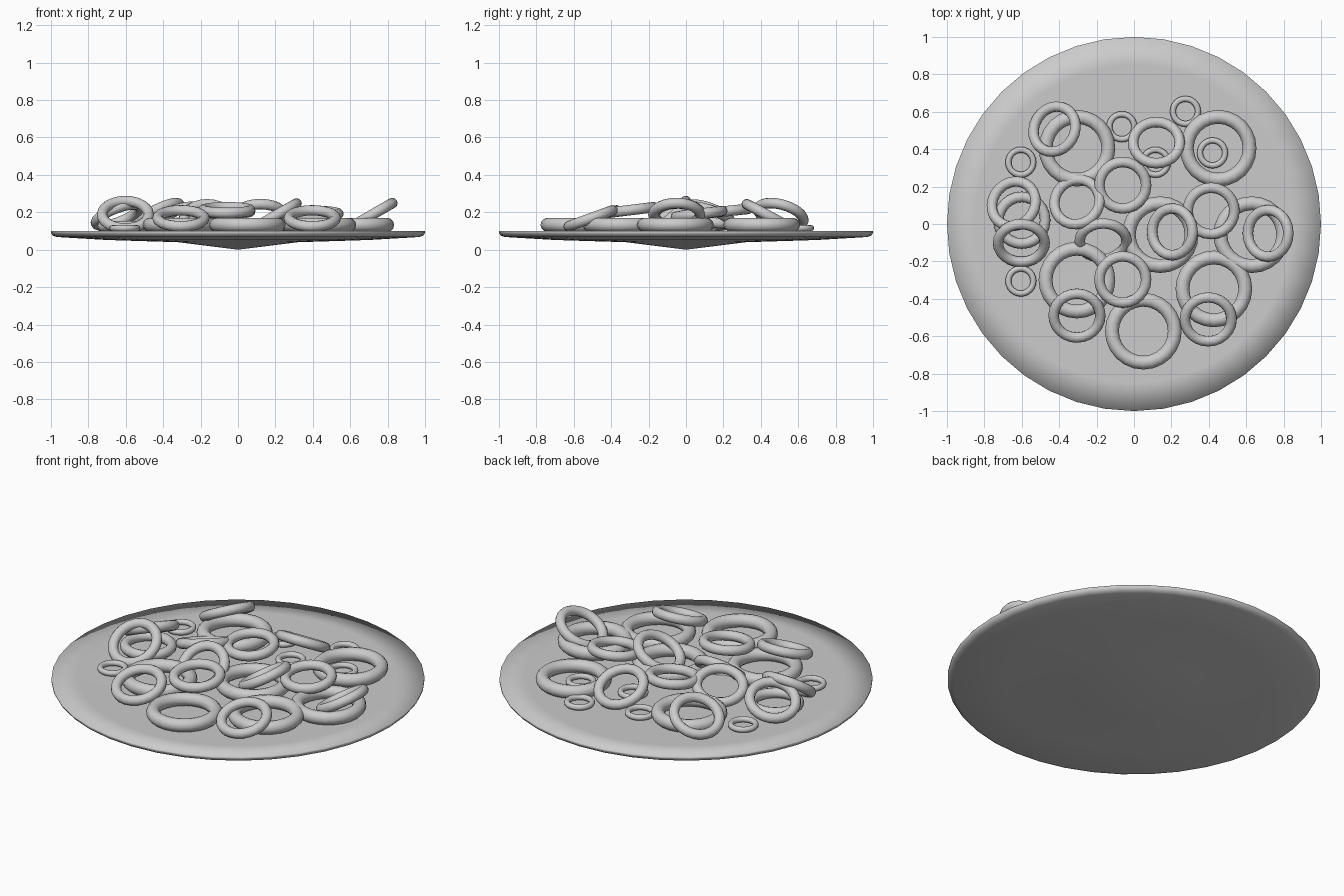
import bpy, bmesh
from math import radians, sin, cos, pi
from mathutils import Matrix, Vector

if "Cube" in bpy.data.objects:
    bpy.data.objects.remove(bpy.data.objects["Cube"])


def add_object(name, bm, angle):
    bmesh.ops.recalc_face_normals(bm, faces=bm.faces)
    mesh = bpy.data.meshes.new(name)
    bm.to_mesh(mesh)
    bm.free()
    obj = bpy.data.objects.new(name, mesh)
    bpy.context.collection.objects.link(obj)
    bpy.ops.object.select_all(action='DESELECT')
    obj.select_set(True)
    bpy.context.view_layer.objects.active = obj
    bpy.ops.object.shade_smooth_by_angle(angle=radians(angle))
    return obj


# Plate: lathed profile with a shallow conical underside
profile = [(0, 0.0), (0.32, 0.04), (0.7, 0.052), (0.97, 0.068), (0.99, 0.075),
           (1.0, 0.09), (1.0, 0.1), (0.85, 0.097), (0, 0.095)]
bm = bmesh.new()
verts = [bm.verts.new((r, 0, z)) for r, z in profile]
edges = [bm.edges.new(pair) for pair in zip(verts, verts[1:])]
bmesh.ops.spin(bm, geom=verts + edges, cent=(0, 0, 0), axis=(0, 0, 1),
               angle=2 * pi, steps=40)
bmesh.ops.remove_doubles(bm, verts=bm.verts, dist=1e-4)
add_object("plate", bm, 120)


# Ring: torus lifted by `tilt` degrees towards the compass angle `heading`
def ring(name, x, y, z, major, minor, tilt=0, heading=90):
    bpy.ops.mesh.primitive_torus_add(major_radius=major, minor_radius=minor,
                                     major_segments=24, minor_segments=12)
    obj = bpy.context.object
    obj.name = name
    h = radians(heading)
    axis = Vector((sin(h), -cos(h), 0))
    obj.matrix_world = (Matrix.Translation((x, y, z))
                        @ Matrix.Rotation(radians(tilt), 4, axis))
    bpy.ops.object.shade_smooth()


# Large rings lying flat
for i, (x, y) in enumerate([(-0.305, 0.405), (0.45, 0.405), (0.14, -0.057),
                            (0.63, -0.057), (-0.305, -0.30), (0.05, -0.573),
                            (0.427, -0.347)]):
    ring(f"large_ring_{i + 1}", x, y, 0.133, 0.168, 0.037)

# Medium rings leaning on the others: x, y, z, tilt, heading
medium = [
    (-0.60, 0.02, 0.125, 0, 90),
    (-0.425, 0.507, 0.187, 30, -30),
    (0.12, 0.435, 0.185, 28, -90),
    (-0.06, 0.207, 0.205, 6, 90),
    (-0.305, 0.118, 0.185, 22, -50),
    (-0.643, 0.108, 0.185, 27, -40),
    (-0.602, -0.102, 0.187, 36, 90),
    (-0.165, -0.09, 0.16, 42, 90),
    (-0.06, -0.297, 0.212, 7, 90),
    (-0.305, -0.49, 0.168, 20, 90),
    (0.412, 0.07, 0.192, 7, 90),
    (0.205, -0.042, 0.185, 30, 0),
    (0.717, -0.05, 0.187, 30, 0),
    (0.397, -0.51, 0.168, 20, 90),
]
for i, (x, y, z, tilt, heading) in enumerate(medium):
    ring(f"medium_ring_{i + 1}", x, y, z, 0.125, 0.028, tilt, heading)

# Small rings lying flat
for i, (x, y) in enumerate([(-0.605, 0.33), (-0.605, -0.305), (-0.065, 0.52),
                            (0.275, 0.602), (0.42, 0.38), (0.115, 0.33)]):
    ring(f"small_ring_{i + 1}", x, y, 0.115, 0.067, 0.016)
